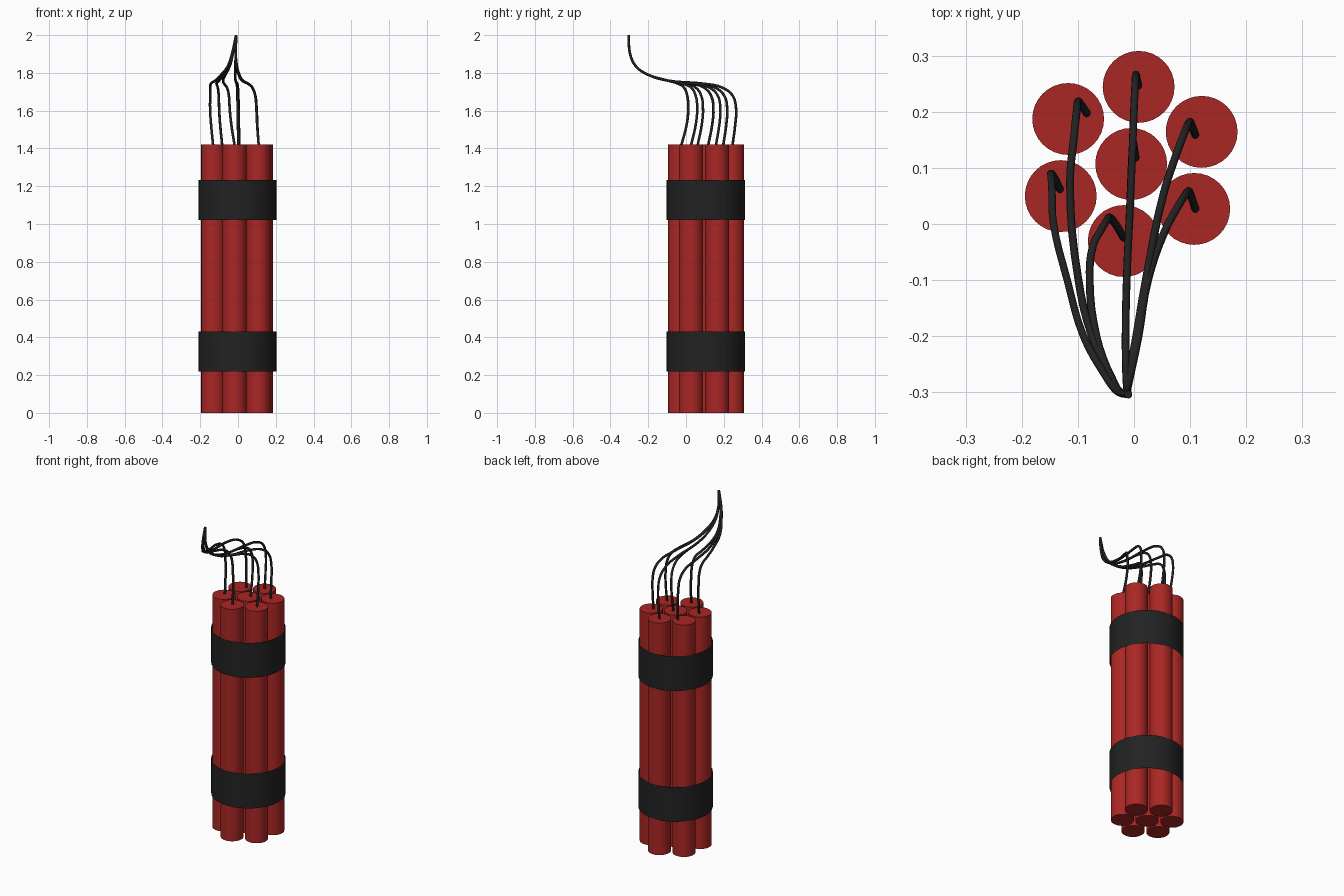
import bpy, bmesh, math
from mathutils import Vector

if "Cube" in bpy.data.objects:
    bpy.data.objects.remove(bpy.data.objects["Cube"])

CX, CY = -0.005, 0.107          # axis of the bundle
STICK_R, STICK_H, RING_R = 0.064, 1.42, 0.138


def material(name, rgb):
    m = bpy.data.materials.new(name)
    m.diffuse_color = (*rgb, 1)
    m.use_nodes = True
    m.node_tree.nodes["Principled BSDF"].inputs["Base Color"].default_value = m.diffuse_color
    return m


red = material("red_paper", (0.40, 0.02, 0.018))
black = material("black", (0.016, 0.016, 0.016))


def tube(name, x, y, z0, z1, r, sides, caps, mat):
    """Upright cylinder, open or capped, with smooth sides."""
    bm = bmesh.new()
    bmesh.ops.create_cone(bm, cap_ends=caps, segments=sides,
                          radius1=r, radius2=r, depth=z1 - z0)
    for f in bm.faces:
        f.smooth = abs(f.normal.z) < 0.5
    for e in bm.edges:
        e.smooth = all(f.smooth for f in e.link_faces)
    me = bpy.data.meshes.new(name)
    bm.to_mesh(me)
    bm.free()
    me.materials.append(mat)
    ob = bpy.data.objects.new(name, me)
    ob.location = (x, y, (z0 + z1) / 2)
    bpy.context.collection.objects.link(ob)
    return ob


# Sticks: one in the middle, six around it
tube("stick_middle", CX, CY, 0, STICK_H, STICK_R, 32, True, red)
for i in range(6):
    a = math.radians(24.5 + 60 * i)
    tube(f"stick_{i + 1}", CX + RING_R * math.cos(a), CY + RING_R * math.sin(a),
         0, STICK_H, STICK_R, 32, True, red)

# Tape bands: thin open sleeves
for name, z0, z1 in (("lower_band", 0.22, 0.432), ("upper_band", 1.02, 1.233)):
    tube(name, CX + 0.002, CY - 0.002, z0, z1, 0.207, 32, False, black)

# Fuses: start xy, bend xy, then x at the shoulder and along the shared sweep
FUSES = [
    ((0.008, 0.245), (0.003, 0.265), (-0.004, -0.013, -0.015, -0.014, -0.012)),
    ((-0.083, 0.196), (-0.100, 0.218), (-0.114, -0.099, -0.075, -0.043, -0.028)),
    ((0.110, 0.157), (0.099, 0.182), (0.053, 0.021, 0.004, -0.008, -0.012)),
    ((0.003, 0.116), (-0.002, 0.145), (-0.007, -0.013, -0.015, -0.014, -0.012)),
    ((-0.131, 0.060), (-0.148, 0.090), (-0.144, -0.119, -0.090, -0.053, -0.032)),
    ((0.110, 0.025), (0.097, 0.059), (0.055, 0.025, 0.008, -0.006, -0.012)),
    ((-0.017, -0.027), (-0.044, 0.012), (-0.073, -0.079, -0.067, -0.044, -0.030)),
]


def fuse(name, start, bend, xs):
    (sx, sy), (bx, by) = start, bend
    d = by + 0.1
    pts = [(sx, sy, STICK_H - 0.01),
           (bx + (sx - bx) * 0.3, by + (sy - by) * 0.2, 1.53),
           (bx, by, 1.61),
           (bx + (xs[0] - bx) * 0.15, by - 0.05 * d, 1.68),
           (bx + (xs[0] - bx) * 0.5, by - 0.2 * d, 1.722),
           (xs[0], by - 0.45 * d, 1.742),
           (xs[1], -0.10, 1.76),
           (xs[2], -0.20, 1.79),
           (xs[3], -0.267, 1.837),
           (xs[4], -0.296, 1.90),
           (-0.010, -0.304, 1.999)]
    cu = bpy.data.curves.new(name, 'CURVE')
    cu.dimensions = '3D'
    cu.bevel_depth = 0.007
    cu.bevel_resolution = 2
    cu.resolution_u = 4
    cu.use_fill_caps = True
    sp = cu.splines.new('BEZIER')
    sp.bezier_points.add(len(pts) - 1)
    for bp, p in zip(sp.bezier_points, pts):
        bp.co = Vector(p)
        bp.handle_left_type = bp.handle_right_type = 'AUTO'
    cu.materials.append(black)
    ob = bpy.data.objects.new(name, cu)
    bpy.context.collection.objects.link(ob)
    return ob


fuses = [fuse(f"fuse_{i + 1}", *f) for i, f in enumerate(FUSES)]

# Turn the fuse curves into meshes
bpy.ops.object.select_all(action='DESELECT')
for ob in fuses:
    ob.select_set(True)
bpy.context.view_layer.objects.active = fuses[0]
bpy.ops.object.convert(target='MESH')
